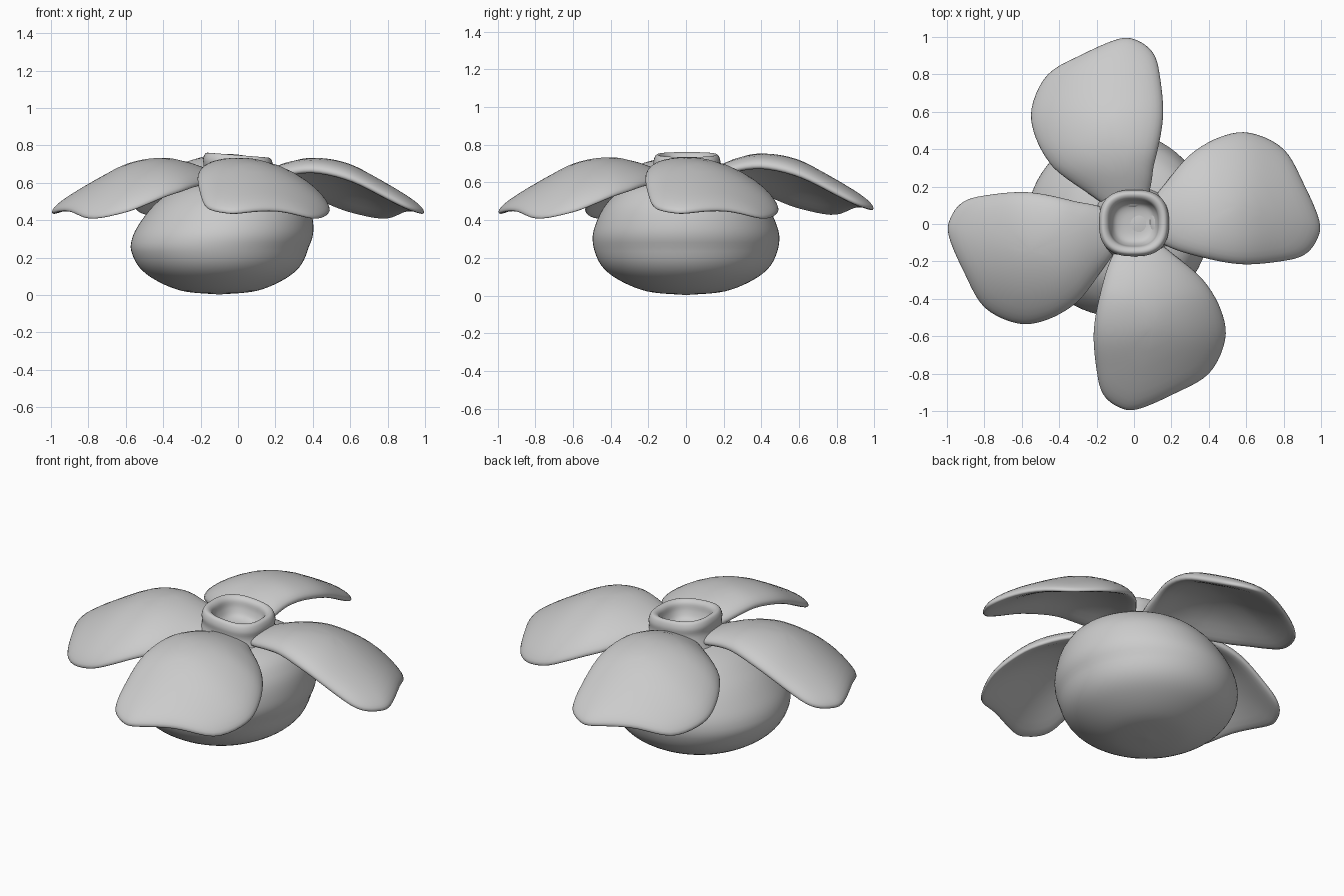
import bpy, math
from mathutils import Vector

if "Cube" in bpy.data.objects:
    bpy.data.objects.remove(bpy.data.objects["Cube"])


def spline(pts, steps, closed):
    """Catmull-Rom curve through 2D points."""
    n, out = len(pts), []
    P = [Vector(p) for p in pts]
    get = (lambda i: P[i % n]) if closed else (lambda i: P[max(0, min(n - 1, i))])
    for i in range(n if closed else n - 1):
        a, b, c, d = get(i - 1), get(i), get(i + 1), get(i + 2)
        for k in range(steps):
            t = k / steps
            out.append(0.5 * (2 * b + (c - a) * t + (2 * a - 5 * b + 4 * c - d) * t * t
                              + (3 * b - a - 3 * c + d) * t ** 3))
    if not closed:
        out.append(P[-1])
    return out


def make(name, verts, faces):
    me = bpy.data.meshes.new(name)
    me.from_pydata(verts, [], faces)
    ob = bpy.data.objects.new(name, me)
    bpy.context.collection.objects.link(ob)
    me.polygons.foreach_set("use_smooth", [True] * len(me.polygons))
    return ob


def loft(name, rings, caps):
    """Skin equal rings; caps = (first pole, last pole) or None."""
    n = len(rings[0])
    verts = [v for r in rings for v in r]
    faces = []
    for j in range(len(rings) - 1):
        for i in range(n):
            k = (i + 1) % n
            faces.append((j * n + i, j * n + k, (j + 1) * n + k, (j + 1) * n + i))
    for pole, j, flip in ((caps[0], 0, True), (caps[1], len(rings) - 1, False)):
        if pole is not None:
            verts.append(pole)
            for i in range(n):
                a, b = j * n + i, j * n + (i + 1) % n
                faces.append((b, a, len(verts) - 1) if flip else (a, b, len(verts) - 1))
    return make(name, verts, faces)


# Fruit body: squashed ball leaning toward +x at the top
N = 64
prof = spline([(0.02, 0.004), (0.2, 0.022), (0.35, 0.085), (0.44, 0.165), (0.48, 0.28),
               (0.465, 0.38), (0.40, 0.50), (0.28, 0.59), (0.02, 0.64)], 5, False)
rings = []
for r, z in prof:
    sx = -0.1 + 0.1 * max(0, (z - 0.25) / 0.35)
    rings.append([(sx + r * math.cos(2 * math.pi * i / N), 1.03 * r * math.sin(2 * math.pi * i / N), z)
                  for i in range(N)])
loft("fruit_body", rings, ((-0.1, 0, 0.003), (0.01, 0, 0.64)))

# Stem cup: hollow rounded-square ring, slightly tilted
prof = spline([(0.21, 0.58), (0.185, 0.66), (0.187, 0.71), (0.175, 0.742), (0.155, 0.747),
               (0.135, 0.73), (0.125, 0.69), (0.105, 0.655), (0.07, 0.64), (0.02, 0.637)], 4, False)
rings = []
for r, z in prof:
    ring = []
    for i in range(N):
        c, s = math.cos(2 * math.pi * i / N), math.sin(2 * math.pi * i / N)
        q = r / (abs(c) ** 2.6 + abs(s) ** 2.6) ** (1 / 2.6)
        ring.append((q * c, q * s * 0.95 + 0.005, z - 0.08 * q * c))
    rings.append(ring)
loft("stem_cup", rings, (None, (0, 0.005, 0.637)))

# Leaves: lopsided outline, arched along and across, with a rounded rim
outline = spline([(0.09, 0.10), (0.17, 0.22), (0.30, 0.37), (0.46, 0.465), (0.62, 0.487),
                  (0.80, 0.40), (0.91, 0.21), (0.99, 0.02), (0.98, -0.08), (0.91, -0.165),
                  (0.78, -0.20), (0.57, -0.215), (0.35, -0.175), (0.18, -0.12), (0.09, -0.05)], 5, True)
crest = spline([(0.0, 0.61), (0.15, 0.64), (0.28, 0.68), (0.42, 0.70), (0.6, 0.665),
                (0.8, 0.56), (1.05, 0.41)], 10, False)


def height(u):
    for a, b in zip(crest, crest[1:]):
        if u <= b.x:
            return a.y + (b.y - a.y) * (u - a.x) / (b.x - a.x)
    return crest[-1].y


MID = Vector((0.55, 0.1))
SCALES = [0.12, 0.3, 0.5, 0.65, 0.78, 0.87, 0.93, 0.97, 0.99]


def leaf(name, quarter, shift, lift):
    ca, sa = [(1, 0), (0, 1), (-1, 0), (0, -1)][quarter]

    def place(p, off):
        u, v = p
        z = height(u) - 0.9 * v * v + off + lift * min(1, u / 0.3)
        v += shift * min(1, u / 0.3)
        return (u * ca - v * sa, u * sa + v * ca, z)

    def ring(s, side):
        t = side * 0.034 * math.sqrt(max(0, 1 - s ** 10))
        return [place(MID + (p - MID) * s, t) for p in outline]

    rings = [ring(s, 1) for s in SCALES] + [ring(1, 0)] + [ring(s, -1) for s in reversed(SCALES)]
    ob = loft(name, rings, (place(MID, 0.034), place(MID, -0.034)))
    return ob


leaf("leaf_right", 0, 0.0, 0.0)
leaf("leaf_back", 1, 0.06, 0.02)
leaf("leaf_left", 2, 0.045, 0.0)
leaf("leaf_front", 3, 0.0, 0.0)

# Consistent outward normals on every part
import bmesh
for ob in bpy.context.collection.objects:
    bm = bmesh.new()
    bm.from_mesh(ob.data)
    bmesh.ops.recalc_face_normals(bm, faces=bm.faces)
    bm.to_mesh(ob.data)
    bm.free()
